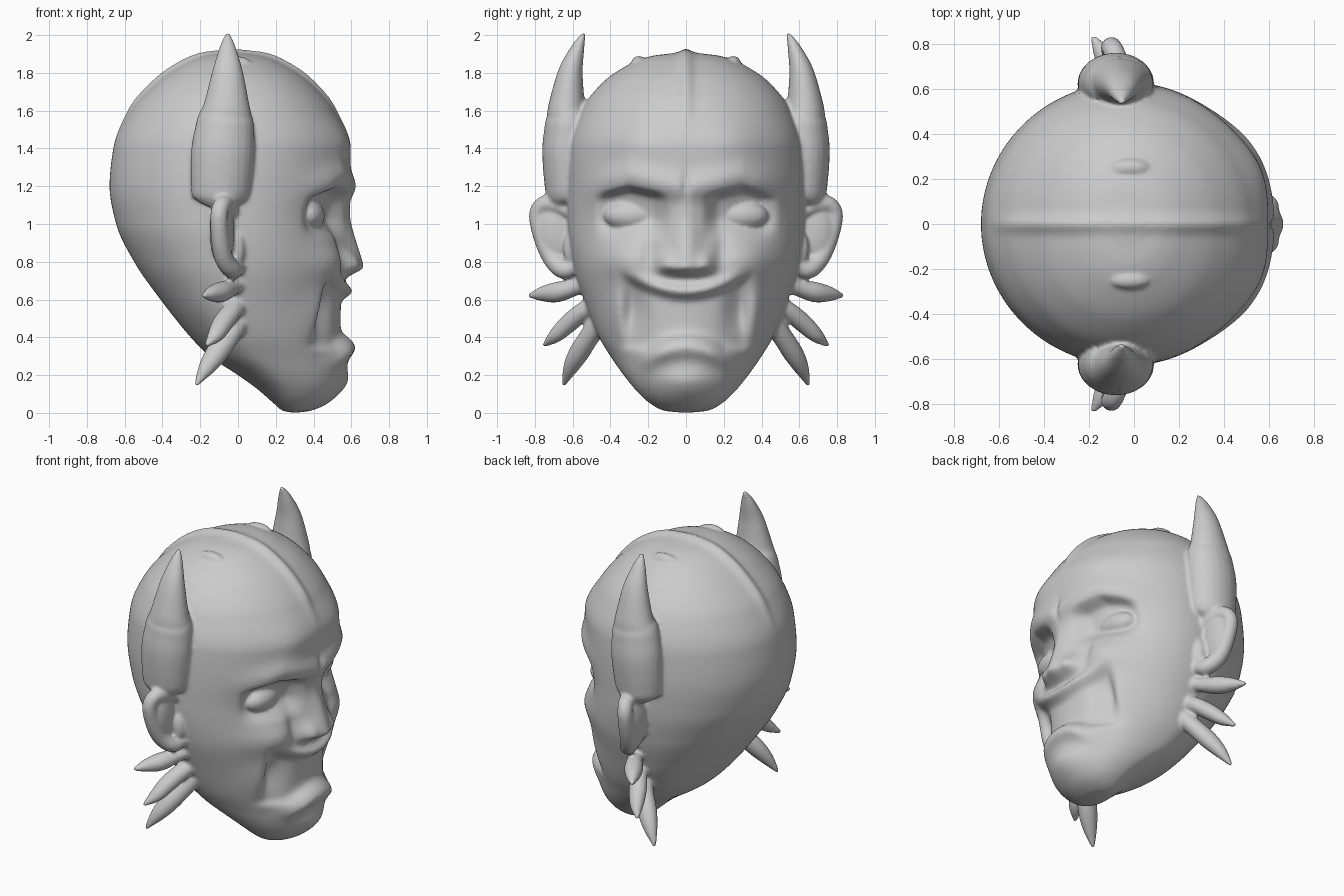
import bpy, bmesh
from math import sin, cos, pi, exp
from mathutils import Vector

if "Cube" in bpy.data.objects:
    bpy.data.objects.remove(bpy.data.objects["Cube"])

# head sections: z, back x, front x, x of widest point, half width
KEYS = [
    (0, .30, .30, .30, 0), (.01, .24, .38, .30, .11), (.05, .19, .47, .30, .19),
    (.12, .11, .53, .27, .265), (.2, 0, .56, .20, .33), (.3, -.15, .57, .10, .40),
    (.4, -.25, .56, .05, .46), (.6, -.41, .565, 0, .54), (.8, -.55, .56, 0, .60),
    (1.0, -.645, .55, -.02, .625), (1.2, -.68, .585, -.03, .63),
    (1.4, -.66, .595, -.03, .62), (1.6, -.57, .51, -.04, .555),
    (1.75, -.43, .38, -.04, .44), (1.84, -.30, .25, -.04, .31),
    (1.89, -.18, .13, -.03, .18), (1.91, -.03, -.03, -.03, 0)]
parts = []


def step(a, b, v):
    t = max(0, min(1, (v - a) / (b - a)))
    return t * t * (3 - 2 * t)


def bell(v, s):
    return exp(-(v / s) ** 2)


def section(z):
    """Monotone cubic interpolation of the section table."""
    n = len(KEYS)
    i = max(k for k in range(n - 1) if KEYS[k][0] <= z + 1e-9)
    a, b = KEYS[i], KEYS[i + 1]
    h = b[0] - a[0]
    t = (z - a[0]) / h

    def chord(k, c):
        return (KEYS[k + 1][c] - KEYS[k][c]) / (KEYS[k + 1][0] - KEYS[k][0])

    def slope(k, c):
        if k == 0 or k == n - 1:
            return chord(min(k, n - 2), c)
        p, q = chord(k - 1, c), chord(k, c)
        return 2 * p * q / (p + q) if p * q > 0 else 0

    out = []
    for c in range(1, 5):
        m0, m1 = slope(i, c) * h, slope(i + 1, c) * h
        out.append((2*t**3 - 3*t*t + 1) * a[c] + (t**3 - 2*t*t + t) * m0
                   + (3*t*t - 2*t**3) * b[c] + (t**3 - t*t) * m1)
    return out


def face_relief(y, z):
    """Forward offset of the face at (y, z)."""
    y = abs(y)
    d = 0
    # nose with wings
    k = max(0, min(1, (1.14 - z) / .36))
    fade = step(.70, .775, z) * step(1.2, 1.05, z)
    d += (.015 + .09 * k) * bell(y, .07 + .035 * k) * fade
    d += .045 * bell(y - .11, .045) * bell(z - .79, .06) * fade
    # frowning brow over eye sockets
    brow = 1.125 + .22 * min(y, .3) - .25 * max(0, y - .3)
    d += .04 * bell(z - brow - .06, .075) * step(.58, .36, y)
    d -= .07 * step(brow + .02, brow - .03, z) * step(.9, 1.04, z) * \
        step(.08, .18, y) * step(.5, .38, y)
    d -= .02 * bell(y, .02) * bell(z - 1.2, .07)
    # forehead swellings and cheeks
    d += .02 * bell(y - .25, .15) * bell(z - 1.42, .14)
    d += .05 * bell(y - .33, .14) * bell(z - .8, .1)
    d -= .02 * bell(y - .19, .04) * bell(z - .86, .1)
    # smiling upper lip, hollow mouth, drooping lower lip
    up = .62 + 1.1 * y * y
    low = .395 - 1.6 * min(y, .2) ** 2
    d += .04 * bell(z - up - .025, .035) * step(.34, .12, y)
    d -= (.02 + .05 * bell(y - .28, .07) * bell(z - .55, .14)) * step(up + .015, up - .04, z) * \
        step(low - .01, low + .04, z) * step(.38, .28, y)
    d += .055 * bell(z - low + .045, .06) * step(.3, .12, y)
    d += .02 * bell(y - .37, .06) * bell(z - .55, .14)
    # chin
    d += .03 * bell(y, .15) * bell(z - .16, .08)
    return d


def make(name, rings):
    """Closed skin over equal rings; the end rings are capped."""
    bm = bmesh.new()
    rows = [[bm.verts.new(p) for p in r] for r in rings]
    n = len(rows[0])
    for a, b in zip(rows, rows[1:]):
        for i in range(n):
            bm.faces.new((a[i], a[(i + 1) % n], b[(i + 1) % n], b[i]))
    bm.faces.new(rows[0])
    bm.faces.new(rows[-1])
    bmesh.ops.recalc_face_normals(bm, faces=bm.faces[:])
    me = bpy.data.meshes.new(name)
    bm.to_mesh(me)
    bm.free()
    ob = bpy.data.objects.new(name, me)
    bpy.context.collection.objects.link(ob)
    parts.append(ob)


def tube(name, pts, flat, side):
    """Tapered tube; pts = (x, y, z, radius), flat squeezes it sideways."""
    P = [Vector(p) for p in pts]
    P = [2 * P[0] - P[1]] + P + [2 * P[-1] - P[-2]]
    path = []
    for i in range(1, len(P) - 2):
        a, b, c, d = P[i - 1:i + 3]
        for j in range(8):
            t = j / 8
            path.append(.5 * (2*b + (c - a)*t + (2*a - 5*b + 4*c - d)*t*t
                              + (3*b - a - 3*c + d)*t**3))
    path.append(P[-2])
    rings = []
    for i, p in enumerate(path):
        tan = (path[min(i + 1, len(path) - 1)] - path[max(i - 1, 0)]).to_3d().normalized()
        u = (Vector((1, 0, 0)) - tan * tan.x).normalized()
        v = tan.cross(u)
        r = max(p[3], .002)
        ring = [p.to_3d() + u * r * cos(a) + v * r * flat * sin(a)
                for a in [2 * pi * k / 24 for k in range(24)]]
        rings.append([(q.x, q.y * side, q.z) for q in ring])
    make(name, rings)


def ball(name, loc, size):
    make(name, [[(loc[0] + size[0] * sin(t) * cos(a), loc[1] + size[1] * sin(t) * sin(a),
                  loc[2] + size[2] * cos(t)) for a in [2 * pi * k / 32 for k in range(32)]]
                for t in [.02 + (pi - .04) * j / 20 for j in range(21)]])


# head, face looking along +x, with crest over the skull
rings = []
ROWS, COLS = 190, 260
for j in range(ROWS):
    t = (j + .15) / (ROWS - .7)
    z = 1.91 * (.45 * t + .55 * (1 - cos(pi * t)) / 2)
    xb, xf, xm, w = section(z)
    ring = []
    for k in range(COLS):
        a = 2 * pi * k / COLS
        c, y = cos(a), w * sin(a)
        x = xm + c * ((xf - xm) if c > 0 else (xm - xb))
        if c > 0:
            x += face_relief(y, z) * step(.05, .5, c) * step(0, .06, z) * step(1.8, 1.6, z)
        ridge = .018 * bell(y, .035) * step(1.4, 1.7, z)
        ring.append((x + ridge * c, y, z + ridge * step(1.5, 1.85, z)))
    rings.append(ring)
make("head", rings)

# paired parts
for s, tag in ((1, "left"), (-1, "right")):
    ball("eye_" + tag, (.365, .28 * s, 1.045), (.095, .155, .085))
    ball("skull_knob_" + tag, (-.02, .25 * s, 1.85), (.09, .04, .04))
    tube("horn_" + tag, [
        (-.09, .61, 1.11, .06), (-.09, .62, 1.135, .14), (-.09, .62, 1.2, .16),
        (-.08, .627, 1.38, .168), (-.07, .625, 1.5, .157), (-.065, .625, 1.56, .147),
        (-.06, .63, 1.63, .122), (-.055, .612, 1.8, .083), (-.055, .573, 1.93, .045),
        (-.055, .54, 2.01, .012)], .8, s)
    # ear: rim around a shell
    tube("ear_rim_" + tag, [
        (-.02, .60, 1.05, .03), (-.05, .67, 1.095, .045), (-.08, .745, 1.105, .047),
        (-.10, .785, 1.05, .046), (-.095, .76, .93, .048), (-.075, .71, .82, .05),
        (-.03, .65, .76, .05), (.0, .59, .77, .04)], 1, s)
    ball("ear_shell_" + tag, (-.085, .67 * s, .96), (.065, .12, .19))
    ball("ear_flap_" + tag, (-.005, .6 * s, .87), (.045, .05, .1))
    # leaf-shaped spikes behind the jaw
    tube("spike_upper_" + tag, [
        (.03, .48, .70, .05), (-.03, .58, .665, .045), (-.09, .68, .64, .057),
        (-.14, .76, .63, .042), (-.185, .835, .62, .01)], .95, s)
    tube("spike_middle_" + tag, [
        (.02, .43, .60, .06), (-.03, .54, .54, .055), (-.08, .62, .475, .055),
        (-.12, .69, .41, .043), (-.17, .755, .355, .01)], .9, s)
    tube("spike_lower_" + tag, [
        (.02, .42, .53, .07), (-.04, .5, .42, .06), (-.11, .565, .32, .06),
        (-.165, .61, .24, .045), (-.225, .65, .145, .01)], .9, s)

# fuse everything into one soft sculpted skin
bpy.ops.object.select_all(action='DESELECT')
for ob in parts:
    ob.select_set(True)
head = parts[0]
bpy.context.view_layer.objects.active = head
bpy.ops.object.join()
head.name = "horned_head"
fuse = head.modifiers.new("fuse", 'REMESH')
fuse.mode, fuse.voxel_size, fuse.use_smooth_shade = 'VOXEL', .0105, True
soft = head.modifiers.new("soften", 'SMOOTH')
soft.factor, soft.iterations = .5, 5
